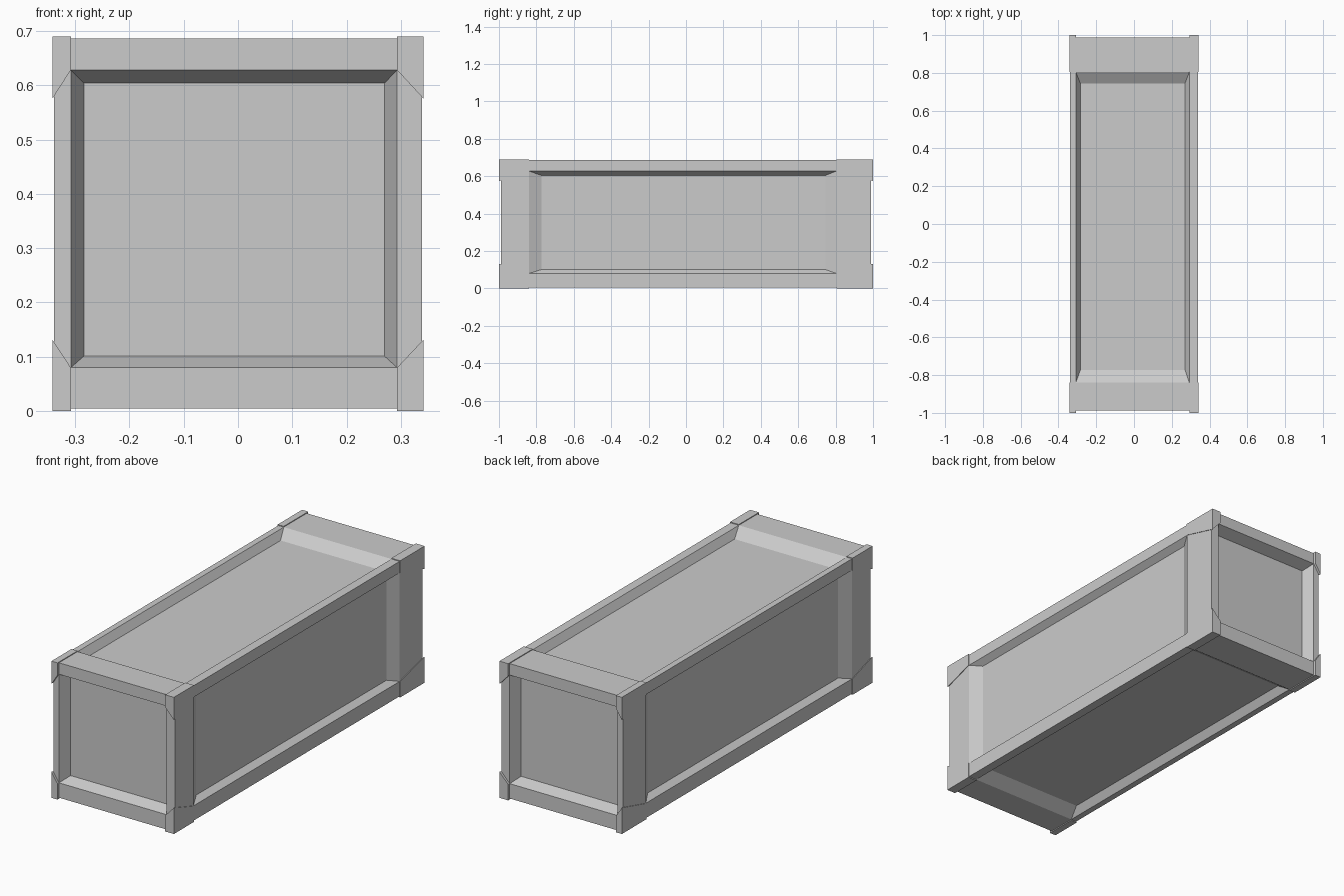
import bpy, bmesh
from mathutils import Vector

if "Cube" in bpy.data.objects:
    bpy.data.objects.remove(bpy.data.objects["Cube"])

# (low, high) limits along x, y, z
CAP = [(-0.342, 0.342), (-1.0, 1.0), (0.0, 0.69)]         # corner cap outside
BODY = [(-0.339, 0.339), (-0.988, 0.988), (0.005, 0.686)]  # frame outside
OPEN = [(-0.308, 0.293), (-0.84, 0.805), (0.08, 0.628)]    # recess openings
PANEL = [(-0.284, 0.27), (-0.773, 0.745), (0.101, 0.604)]  # recessed panels
FLOOR = [(-0.308, 0.308), (-0.93, 0.93), (0.043, 0.648)]   # panel depths
TAPER = (0.132, 0.575)                                     # cap tips on upright edges


def finish(bm, name):
    bmesh.ops.recalc_face_normals(bm, faces=bm.faces)
    mesh = bpy.data.meshes.new(name)
    bm.to_mesh(mesh)
    bm.free()
    obj = bpy.data.objects.new(name, mesh)
    bpy.context.collection.objects.link(obj)
    return obj


def ring(bm, axis, level, limits):
    """Rectangle of four vertices perpendicular to an axis."""
    a, b = (axis + 1) % 3, (axis + 2) % 3
    verts = []
    for i, j in ((0, 0), (1, 0), (1, 1), (0, 1)):
        co = Vector((0, 0, 0))
        co[axis], co[a], co[b] = level, limits[a][i], limits[b][j]
        verts.append(bm.verts.new(co))
    return verts


# Crate body: every side has a flat frame, sloped recess walls and a panel
bm = bmesh.new()
for axis in range(3):
    for end in range(2):
        rings = [ring(bm, axis, BODY[axis][end], BODY),
                 ring(bm, axis, BODY[axis][end], OPEN),
                 ring(bm, axis, FLOOR[axis][end], PANEL)]
        for r, s in zip(rings, rings[1:]):
            for k in range(4):
                n = (k + 1) % 4
                bm.faces.new((r[k], r[n], s[n], s[k]))
        bm.faces.new(rings[-1])
bmesh.ops.remove_doubles(bm, verts=bm.verts, dist=0.0001)
finish(bm, "crate_body")

# Raised corner caps with a slanted end on the upright edges
for ix, side in enumerate(("left", "right")):
    for iy, depth in enumerate(("front", "back")):
        for iz, height in enumerate(("bottom", "top")):
            bm = bmesh.new()
            for x in (CAP[0][ix], OPEN[0][ix]):
                for y in (CAP[1][iy], OPEN[1][iy]):
                    tip = x == CAP[0][ix] and y == CAP[1][iy]
                    bm.verts.new((x, y, CAP[2][iz]))
                    bm.verts.new((x, y, TAPER[iz] if tip else OPEN[2][iz]))
            bmesh.ops.convex_hull(bm, input=bm.verts)
            finish(bm, f"corner_cap_{height}_{depth}_{side}")
